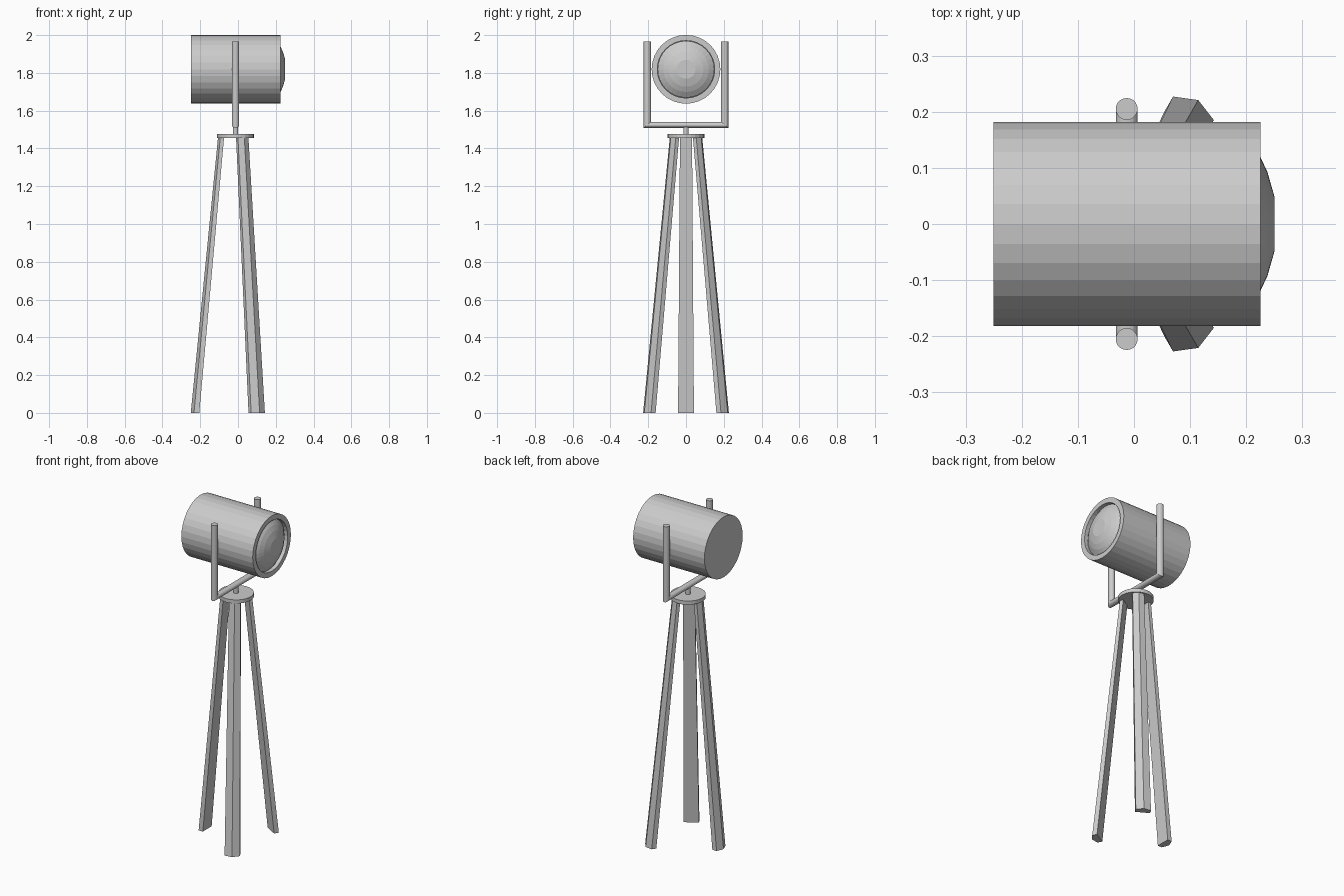
import bpy
from math import sin, cos, pi, radians

if "Cube" in bpy.data.objects:
    bpy.data.objects.remove(bpy.data.objects["Cube"])

CX = -0.013      # axis of the stand
HEAD_Z = 1.819   # axis of the lamp head


def make(name, verts, faces):
    me = bpy.data.meshes.new(name)
    me.from_pydata(verts, [], faces)
    me.update()
    ob = bpy.data.objects.new(name, me)
    bpy.context.collection.objects.link(ob)
    return ob


def loft(name, rings):
    """Skin a list of equal-length vertex rings and cap both ends."""
    n = len(rings[0])
    verts = [v for r in rings for v in r]
    faces = [list(range(n))[::-1], list(range(len(verts) - n, len(verts)))]
    for i in range(len(rings) - 1):
        for j in range(n):
            k = (j + 1) % n
            faces.append([i*n + j, i*n + k, (i+1)*n + k, (i+1)*n + j])
    ob = make(name, verts, faces)
    bpy.context.view_layer.objects.active = ob
    bpy.ops.object.mode_set(mode='EDIT')
    bpy.ops.mesh.select_all(action='SELECT')
    bpy.ops.mesh.normals_make_consistent(inside=False)
    bpy.ops.object.mode_set(mode='OBJECT')
    return ob


def turned_x(name, profile, n=32):
    """Lathe (x, radius) points around the head axis."""
    return loft(name, [[(x, r*sin(2*pi*j/n), HEAD_Z + r*cos(2*pi*j/n))
                        for j in range(n)] for x, r in profile])


def upright(name, r, z0, z1, n):
    return loft(name, [[(CX + r*cos(2*pi*j/n), r*sin(2*pi*j/n), z)
                        for j in range(n)] for z in (z0, z1)])


# Lamp head: closed drum with a recessed front
turned_x("lamp_housing", [(-0.25, 0.182), (0.225, 0.182), (0.225, 0.152), (0.18, 0.152)])

# Domed lens
turned_x("lens", [(0.185, 0.15), (0.204, 0.15), (0.225, 0.12), (0.238, 0.092), (0.25, 0.05)])

# U-shaped yoke: one mitred tube
N = 20
A = [2*pi*j/N for j in range(N)]
RU, RB = 0.0195, 0.016


def yoke_ring(side, z, corner):
    return [(CX + RU*cos(a), side*(0.205 - RU*sin(a)),
             z + (RB*sin(a) if corner else 0)) for a in A]


loft("yoke", [yoke_ring(-1, 1.965, False), yoke_ring(-1, 1.525, True),
              yoke_ring(1, 1.525, True), yoke_ring(1, 1.965, False)])

# Swivel pin and top plate
upright("swivel_pin", 0.014, 1.47, 1.515, 16)
upright("top_plate", 0.0975, 1.454, 1.476, 24)


# Tapered tripod legs: flat inner face, ridged outer face
def leg(name, angle, shift=0.0):
    c, s = cos(radians(angle)), sin(radians(angle))
    rings = []
    for z, r_in, r_side, r_out, t in ((0, 0.21 + shift, 0.238 + shift, 0.255 + shift, 0.042),
                                      (1.456, 0.061, 0.081, 0.093, 0.032)):
        section = [(r_in, -t), (r_side, -t), (r_out, 0), (r_side, t), (r_in, t)]
        rings.append([(CX + r*c - w*s, r*s + w*c, z) for r, w in section])
    return loft(name, rings)


leg("front_leg", -60)
leg("back_leg", 60)
leg("left_leg", 180, -0.018)
